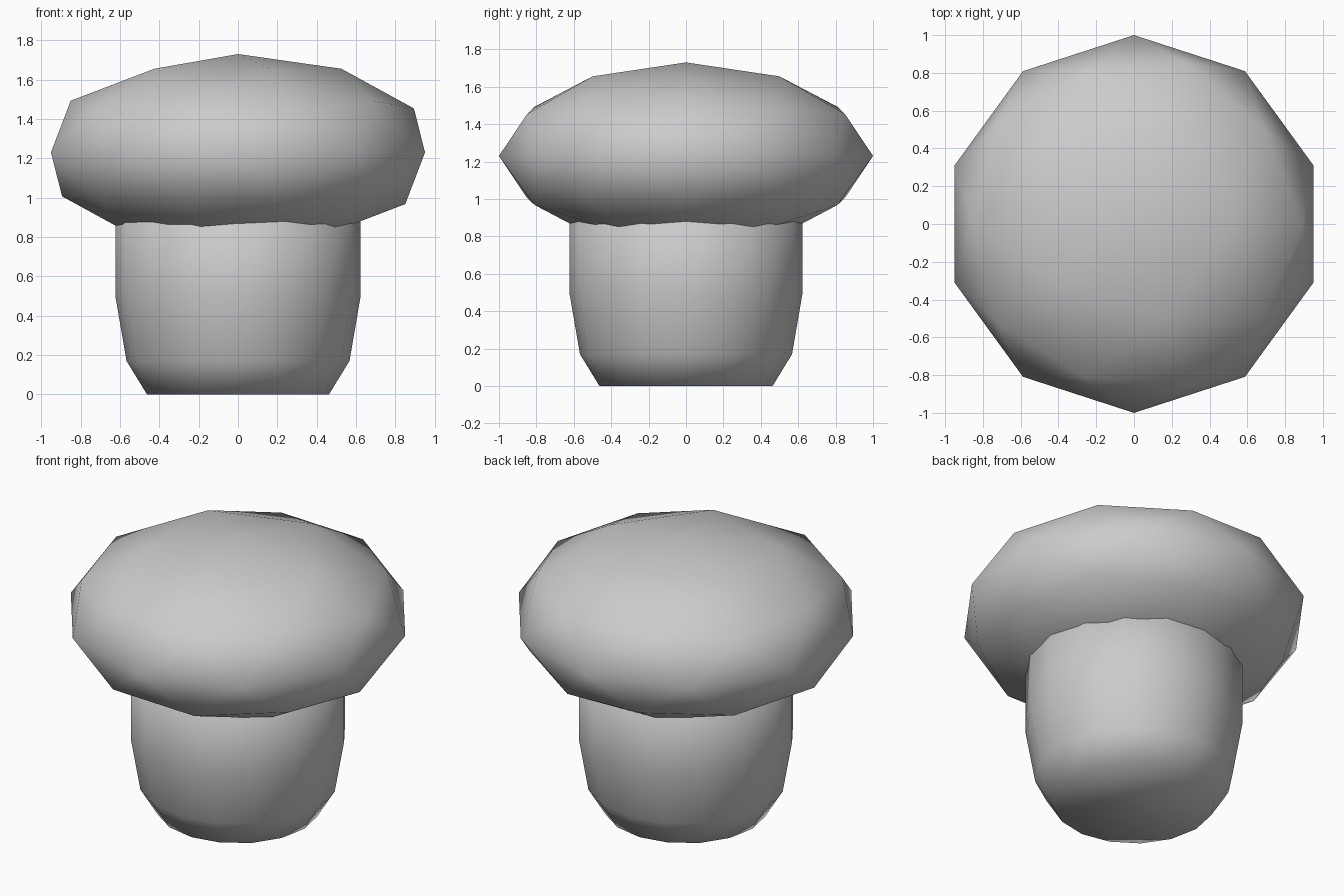
import bpy, bmesh
from math import cos, sin, tau

if "Cube" in bpy.data.objects:
    bpy.data.objects.remove(bpy.data.objects["Cube"])


def add_object(name, bm):
    """Turn a bmesh into a fully smooth-shaded object."""
    bmesh.ops.recalc_face_normals(bm, faces=bm.faces)
    for f in bm.faces:
        f.smooth = True
    mesh = bpy.data.meshes.new(name)
    bm.to_mesh(mesh)
    bm.free()
    obj = bpy.data.objects.new(name, mesh)
    bpy.context.collection.objects.link(obj)
    return obj


def lathe(name, profile, sides):
    """Closed solid of revolution from (radius, height) pairs."""
    bm = bmesh.new()
    rings = [[bm.verts.new((r * cos(tau * i / sides), r * sin(tau * i / sides), z))
              for i in range(sides)] for r, z in profile]
    for low, high in zip(rings, rings[1:]):
        for i in range(sides):
            j = (i + 1) % sides
            bm.faces.new((low[i], low[j], high[j], high[i]))
    bm.faces.new(rings[0])
    bm.faces.new(rings[-1])
    return add_object(name, bm)


# Stem: 16-sided, rounded in towards a flat base, top hidden in the cap
lathe("stem", [(0.463, 0), (0.567, 0.17), (0.622, 0.49), (0.622, 1.1)], 16)

# Cap: low-poly icosphere squashed to half height
bm = bmesh.new()
bmesh.ops.create_icosphere(bm, subdivisions=2, radius=1.0)
bmesh.ops.scale(bm, vec=(1, 1, 0.5), verts=bm.verts)
bmesh.ops.translate(bm, vec=(0, 0, 1.23), verts=bm.verts)
add_object("cap", bm)
